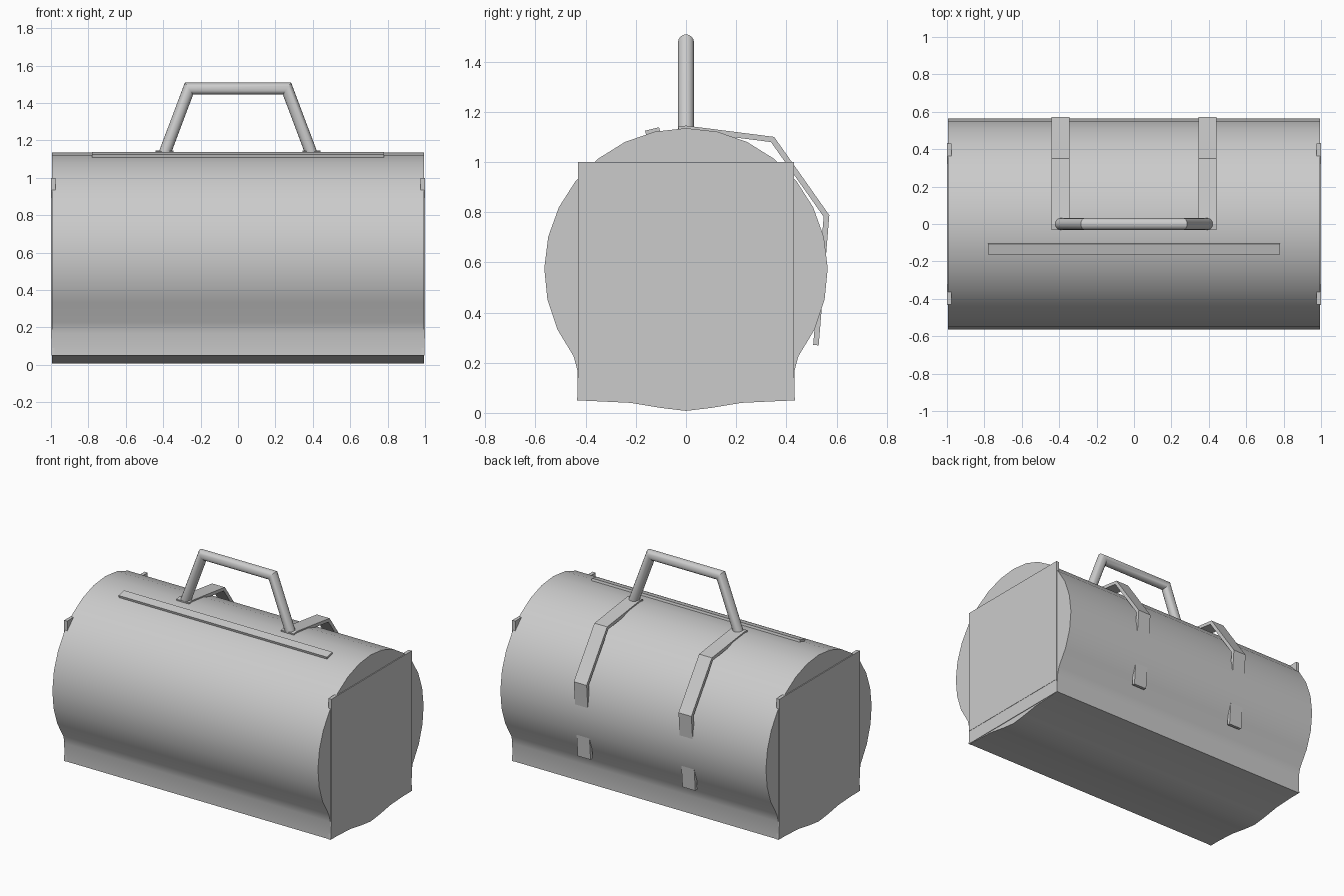
import bpy, bmesh, math
from mathutils import Vector

if "Cube" in bpy.data.objects:
    bpy.data.objects.remove(bpy.data.objects["Cube"])


def make_object(name, bm, smooth=None):
    bmesh.ops.recalc_face_normals(bm, faces=bm.faces)
    mesh = bpy.data.meshes.new(name)
    bm.to_mesh(mesh)
    bm.free()
    obj = bpy.data.objects.new(name, mesh)
    bpy.context.collection.objects.link(obj)
    if smooth:
        bpy.ops.object.select_all(action='DESELECT')
        obj.select_set(True)
        bpy.context.view_layer.objects.active = obj
        bpy.ops.object.shade_smooth_by_angle(angle=math.radians(smooth))
    return obj


def extrude_profile(name, pts, x0, x1, smooth=None):
    """Closed (y, z) outline extruded along x."""
    bm = bmesh.new()
    face = bm.faces.new([bm.verts.new((x0, y, z)) for y, z in pts])
    new = bmesh.ops.extrude_face_region(bm, geom=[face])["geom"]
    verts = [v for v in new if isinstance(v, bmesh.types.BMVert)]
    bmesh.ops.translate(bm, verts=verts, vec=(x1 - x0, 0, 0))
    return make_object(name, bm, smooth)


def ribbon(path, t):
    """Outline of a mitred strip of thickness t along an open path."""
    pts = [Vector(p) for p in path]
    left, right = [], []
    for i, p in enumerate(pts):
        a = (p - pts[max(i - 1, 0)]).normalized()
        b = (pts[min(i + 1, len(pts) - 1)] - p).normalized()
        d = (a + b).normalized()
        ref = a if a.length else b
        n = Vector((-d.y, d.x)) * (t / 2 / max(d.dot(ref), 0.3))
        left.append(p + n)
        right.append(p - n)
    return [tuple(p) for p in left + right[::-1]]


# Bag body: barrel flowing into a flat-sided base with a sagging underside
R, CZ = 0.565, 0.57
body = []
for i in range(21):
    a = math.radians(-37.5 + 12.75 * i)
    body.append((R * math.cos(a), CZ + R * math.sin(a)))
body += [(-0.433, 0.17), (-0.432, 0.05), (-0.22, 0.04), (-0.1, 0.02), (0, 0.008),
         (0.1, 0.02), (0.22, 0.04), (0.432, 0.05), (0.433, 0.17)]
extrude_profile("bag_body", body, -0.994, 0.994, 35)

# Square end panels and the base trim below them
for side, s in (("left", -1), ("right", 1)):
    extrude_profile(side + "_end_panel",
                    [(-0.43, 0.14), (0.43, 0.14), (0.43, 1.0), (-0.43, 1.0)],
                    s * 0.977, s * 1.0)
    extrude_profile(side + "_base_trim",
                    [(-0.434, 0.05), (0.434, 0.05), (0.43, 0.145), (-0.43, 0.145)],
                    s * 0.98, s * 0.998)

# Two straps draped over the back
strap = ribbon([(-0.03, 1.13), (0.0, 1.134), (0.345, 1.09), (0.56, 0.785), (0.518, 0.27)], 0.022)
for side, x in (("left", -0.392), ("right", 0.392)):
    extrude_profile(side + "_strap", strap, x - 0.048, x + 0.048)

# Zip strip lying on the top front
extrude_profile("zip_strip",
                ribbon([(-0.16, 1.112), (-0.104, 1.126)], 0.026), -0.78, 0.78)

# Carry handle: round tube with mitred corners
path = [Vector(p) for p in ((-0.4, 0, 1.11), (-0.262, 0, 1.477), (0.262, 0, 1.477), (0.4, 0, 1.11))]
r, sides = 0.032, 16
bm = bmesh.new()
rings = []
for i, p in enumerate(path):
    a = (p - path[i - 1]).normalized() if i else (path[1] - p).normalized()
    b = (path[i + 1] - p).normalized() if i < 3 else a
    d = (a + b).normalized()
    n = Vector((-d.z, 0, d.x)) / d.dot(a)
    rings.append([bm.verts.new(p + r * (n * math.cos(k * math.tau / sides)
                                        + Vector((0, 1, 0)) * math.sin(k * math.tau / sides)))
                  for k in range(sides)])
for q0, q1 in zip(rings, rings[1:]):
    for k in range(sides):
        j = (k + 1) % sides
        bm.faces.new((q0[k], q0[j], q1[j], q1[k]))
bm.faces.new(rings[0])
bm.faces.new(rings[-1])
make_object("carry_handle", bm, 35)
